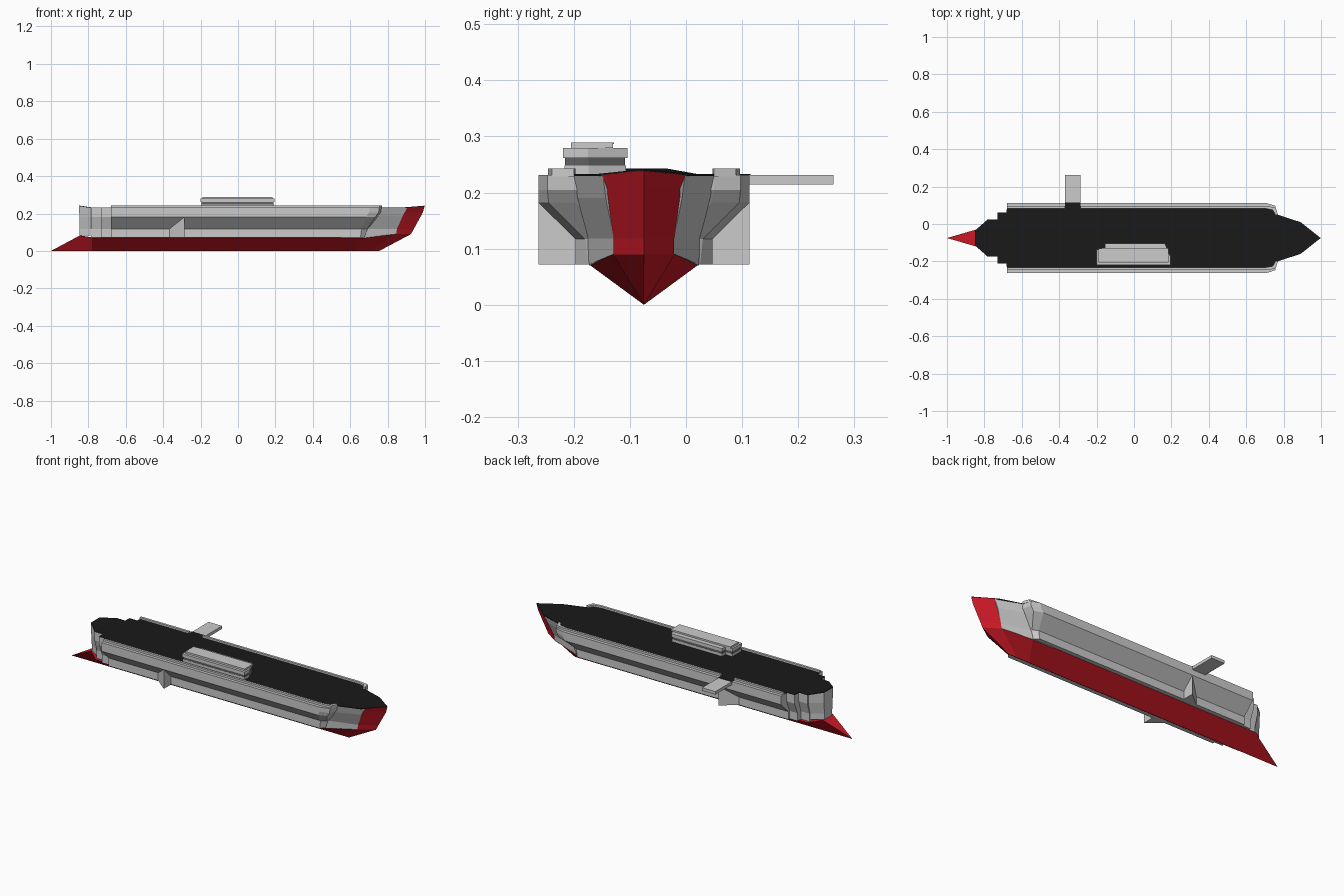
import bpy, bmesh

if "Cube" in bpy.data.objects:
    bpy.data.objects.remove(bpy.data.objects["Cube"])

CY = -0.075  # centreline of the ship


def material(name, rgb):
    m = bpy.data.materials.new(name)
    m.diffuse_color = (*rgb, 1)
    m.use_nodes = True
    m.node_tree.nodes["Principled BSDF"].inputs["Base Color"].default_value = m.diffuse_color
    return m


RED = material("hull_red", (0.62, 0.01, 0.02))
BLACK = material("deck_black", (0.01, 0.01, 0.01))
DARK = material("dark_grey", (0.12, 0.12, 0.12))


def finish(name, bm, mat=None):
    bmesh.ops.remove_doubles(bm, verts=bm.verts, dist=1e-5)
    bmesh.ops.recalc_face_normals(bm, faces=bm.faces)
    me = bpy.data.meshes.new(name)
    bm.to_mesh(me)
    bm.free()
    ob = bpy.data.objects.new(name, me)
    bpy.context.collection.objects.link(ob)
    if mat:
        me.materials.append(mat)
    return ob


def stack(name, levels, mat=None):
    """Loft symmetric plan outlines; level = (z, [(x, half_width[, z]), ...] stern to bow)."""
    bm = bmesh.new()
    rings = []
    for z, pts in levels:
        port = [bm.verts.new((p[0], CY + p[1], p[2] if len(p) > 2 else z)) for p in pts]
        star = [bm.verts.new((v.co.x, 2 * CY - v.co.y, v.co.z)) for v in port]
        rings.append(port + star[::-1])
    n = len(rings[0])
    for a, b in zip(rings, rings[1:]):
        for i in range(n):
            j = (i + 1) % n
            bm.faces.new((a[i], a[j], b[j], b[i]))
    for r in (rings[0], rings[-1]):  # caps as strips across the beam
        for i in range(n // 2 - 1):
            bm.faces.new((r[i], r[i + 1], r[n - 2 - i], r[n - 1 - i]))
    bmesh.ops.dissolve_degenerate(bm, edges=bm.edges, dist=1e-5)
    return finish(name, bm, mat)


def prism(name, outline, z0, z1, mat=None):
    bm = bmesh.new()
    lo = [bm.verts.new((x, y, z0)) for x, y in outline]
    hi = [bm.verts.new((x, y, z1)) for x, y in outline]
    bm.faces.new(lo)
    bm.faces.new(hi)
    for i in range(len(lo)):
        j = (i + 1) % len(lo)
        bm.faces.new((lo[i], lo[j], hi[j], hi[i]))
    return finish(name, bm, mat)


def box(name, x0, x1, y0, y1, z0, z1, mat=None):
    return prism(name, [(x0, y0), (x1, y0), (x1, y1), (x0, y1)], z0, z1, mat)


# Red keel with pointed stern
stack("keel", [
    (0, [(-1, 0), (-.78, 0), (.62, 0), (.70, 0), (.755, 0)]),
    (.072, [(-.845, .045, .083), (-.78, .098), (.68, .098), (.845, .055, .09), (.925, 0, .09)]),
], RED)

# Wide flared main hull with chamfered forward corners
stack("main_hull", [
    (.072, [(-.68, .122), (.655, .122), (.675, .10), (.685, .07)]),
    (.117, [(-.68, .122), (.66, .122), (.69, .105), (.70, .07)]),
    (.182, [(-.68, .188), (.685, .188), (.735, .17), (.745, .12)]),
    (.205, [(-.68, .188), (.70, .188), (.752, .172), (.763, .125)]),
    (.231, [(-.68, .188), (.705, .188), (.755, .172), (.767, .125)]),
])

# Grey forward hull
stack("fore_hull", [
    (.07, [(.55, .098), (.68, .098), (.845, .053, .09)]),
    (.118, [(.55, .10), (.69, .10), (.85, .053)]),
    (.19, [(.55, .125), (.755, .118), (.882, .068)]),
    (.231, [(.55, .125), (.767, .125), (.905, .073)]),
])

# Red bow wedge
stack("bow", [
    (.09, [(.845, .054), (.925, 0)]),
    (.118, [(.85, .054), (.94, 0)]),
    (.205, [(.884, .069), (.988, 0)]),
    (.231, [(.905, .074), (.998, 0, .24)]),
], RED)

# Stepped stern blocks and stern tip
for i, (x, low, high) in enumerate([(-.73, .11, .137), (-.785, .08, .10)]):
    stack(f"stern_step_{i + 1}", [
        (.072, [(x, low), (-.65, low)]),
        (.117, [(x, low), (-.65, low)]),
        (.182, [(x, high), (-.65, high)]),
        (.231, [(x, high), (-.65, high)]),
    ])
stack("stern_tip", [
    (.083, [(-.848, .035), (-.78, .078)]),
    (.117, [(-.848, .035), (-.78, .078)]),
    (.182, [(-.848, .04), (-.78, .095)]),
    (.231, [(-.85, .04, .239), (-.78, .095)]),
])

# Black flight deck
deck = [(-.85, .04), (-.786, .096), (-.785, .10), (-.731, .10), (-.73, .137),
        (-.681, .137), (-.68, .16), (.73, .16), (.767, .125), (.89, .085), (.998, 0)]
rise = {0: .01, 10: .009}
stack("deck", [(z, [(x, h, z + rise.get(i, 0)) for i, (x, h) in enumerate(deck)])
               for z in (.2295, .233)], BLACK)

# Raised deck-edge rails; the port one is interrupted by the lift
def rail(name, side, outline):
    prism(name, [(x, CY + side * h) for x, h in outline], .229, .243)


tip = [(.70, .158), (.742, .150), (.757, .122), (.770, .125), (.757, .164), (.705, .171)]
rail("starboard_rail", -1, [(-.68, .158)] + tip + [(-.68, .171)])
rail("port_rail_front", 1, [(-.285, .158)] + tip + [(-.285, .171)])
rail("port_rail_rear", 1, [(-.68, .158), (-.37, .158), (-.37, .171), (-.68, .171)])

# Aircraft lift platform and its deck patch
box("lift_platform", -.37, -.285, .105, .263, .214, .231)
box("lift_deck_patch", -.37, -.285, .08, .115, .228, .233, BLACK)

# Triangular side gussets under the overhang
for side, label in ((1, "port"), (-1, "starboard")):
    prism(f"{label}_gusset", [(-.285, CY + side * .188), (-.285, CY + side * .10),
                              (-.37, CY + side * .12)], .072, .19)

# Island tower in tiers, each following the same chamfered outline
plan = [(-.2, -.218), (.195, -.218), (.195, -.174), (.165, -.106),
        (-.155, -.106), (-.155, -.136), (-.2, -.136)]


def tier(name, sx, sy, z0, z1, mat=None):
    prism(name, [(x * sx, -.163 + (y + .163) * sy) for x, y in plan], z0, z1, mat)


tier("island_base", .99, .98, .232, .248)
tier("island_windows", .98, .96, .248, .262, DARK)
tier("island_upper", 1, 1.03, .262, .279)
box("island_roof", -.19, .185, -.205, -.13, .279, .289)
box("island_roof_edge", -.17, .18, -.205, -.128, .2865, .289)
